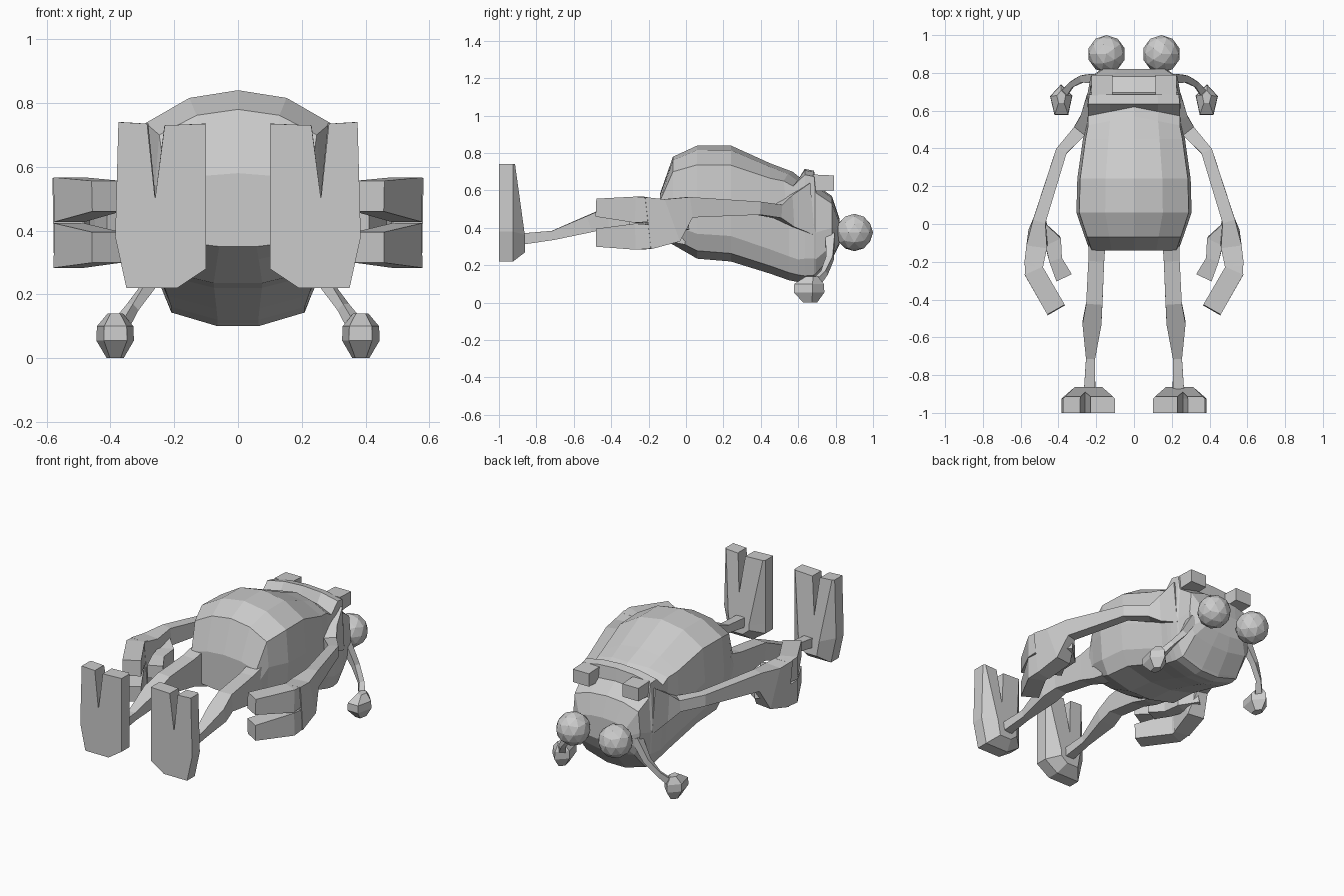
import bpy, bmesh, math
from mathutils import Vector

if "Cube" in bpy.data.objects:
    bpy.data.objects.remove(bpy.data.objects["Cube"])

skin = bpy.data.materials.new("plain_grey")
skin.diffuse_color = (0.6, 0.6, 0.6, 1)
skin.use_nodes = True
skin.node_tree.nodes["Principled BSDF"].inputs["Base Color"].default_value = skin.diffuse_color


def finish(name, bm, mirror=False):
    """Turn a bmesh into a flat-shaded object, mirrored across x if asked."""
    bmesh.ops.recalc_face_normals(bm, faces=bm.faces)
    me = bpy.data.meshes.new(name)
    bm.to_mesh(me)
    bm.free()
    me.materials.append(skin)
    ob = bpy.data.objects.new(name, me)
    bpy.context.collection.objects.link(ob)
    if mirror:
        ob.modifiers.new("mirror", 'MIRROR').use_clip = False
    return ob


def loft(bm, rings):
    """Skin a list of equal-length rings and cap both ends."""
    vs = [[bm.verts.new(p) for p in r] for r in rings]
    n = len(vs[0])
    for a, b in zip(vs, vs[1:]):
        for i in range(n):
            j = (i + 1) % n
            bm.faces.new((a[i], a[j], b[j], b[i]))
    bm.faces.new(vs[0][::-1])
    bm.faces.new(vs[-1])


def limb(bm, stations, sides=4):
    """Tube through (x, y, z, half width, half height) stations."""
    pts = [Vector(s[:3]) for s in stations]
    rings = []
    for i, s in enumerate(stations):
        t = (pts[min(i + 1, len(pts) - 1)] - pts[max(i - 1, 0)]).normalized()
        side = t.cross(Vector((0, 0, 1))).normalized()
        up = side.cross(t)
        ring = []
        for k in range(sides):
            a = math.tau * (k + 0.5) / sides
            f = 1 / math.cos(math.pi / sides)
            ring.append(pts[i] + side * s[3] * f * math.cos(a) + up * s[4] * f * math.sin(a))
        rings.append(ring)
    loft(bm, rings)


# Torso and head: one section scaled along y (y, half width, low z, high z, squareness)
half = [(.25, 0), (.82, .07), (.96, .22), (1, .5), (.95, .83), (.5, .96)]
section = half + [(0, 1)] + [(-u, v) for u, v in reversed(half)]
body = [(-.14, .235, .35, .58, 0), (-.07, .26, .31, .78, 0), (.06, .305, .235, .84, 0),
        (.24, .30, .22, .84, 0), (.45, .27, .155, .745, .2), (.55, .255, .12, .70, .5),
        (.60, .255, .11, .66, .6), (.635, .255, .10, .715, .7), (.685, .25, .105, .705, .7),
        (.695, .245, .12, .63, .5), (.78, .23, .23, .57, .3), (.82, .17, .31, .45, 0)]


def body_ring(y, w, lo, hi, sq):
    # The chin crease and waist curve slightly toward the sides
    curve = .05 if .54 < y < .61 else 0
    return [(u * w, y - curve * (abs(u) - .4 if v > .6 else 0),
             lo + (v + (1 - v) * sq if v > .6 else v) * (hi - lo)) for u, v in section]


bm = bmesh.new()
loft(bm, [body_ring(*s) for s in body])
finish("torso_and_head", bm)

# Brow blocks below the lip ridge
bm = bmesh.new()
limb(bm, [(.17, .68, .64, .055, .045), (.17, .79, .64, .055, .04)])
finish("brow", bm, True)

# Eyes
bm = bmesh.new()
bmesh.ops.create_icosphere(bm, subdivisions=2, radius=.1)
bmesh.ops.translate(bm, verts=bm.verts, vec=(.145, .9, .375))
finish("eye", bm, True)

# Ear stalks with faceted knobs
bm = bmesh.new()
limb(bm, [(.20, .77, .36, .025, .025), (.27, .77, .24, .018, .018),
          (.33, .74, .16, .015, .015), (.37, .69, .10, .02, .02)])
finish("ear_stalk", bm, True)
bm = bmesh.new()
loft(bm, [[(.385 + r * math.cos(a), .66 + dy + 1.45 * r * math.sin(a), z)
           for a in (math.tau * k / 5 + .3 for k in range(5))]
          for z, r, dy in ((0, .028, 0), (.055, .062, -.01), (.10, .06, -.01), (.14, .025, .01))])
finish("ear_knob", bm, True)

# Arms from a tall shoulder, widening into the palms
bm = bmesh.new()
limb(bm, [(.222, .67, .50, .03, .14), (.245, .56, .49, .04, .085), (.29, .49, .488, .036, .035),
          (.385, .385, .505, .03, .035), (.50, .02, .51, .034, .055), (.51, -.08, .44, .055, .12),
          (.53, -.21, .425, .05, .14)])
finish("arm", bm, True)

# Two fingers and a thumb on each hand
bm = bmesh.new()
for z, tip in ((.497, .508), (.353, .347)):
    limb(bm, [(.53, -.19, z, .045, .064), (.53, -.25, z, .052, .07), (.412, -.455, tip, .053, .048)])
finish("fingers", bm, True)
bm = bmesh.new()
limb(bm, [(.50, -.01, .45, .03, .06), (.43, -.09, .43, .045, .06),
          (.415, -.19, .43, .035, .055), (.37, -.285, .43, .045, .04)])
finish("thumb", bm, True)

# Legs with wide hips
bm = bmesh.new()
limb(bm, [(.19, .0, .44, .05, .13), (.195, -.08, .445, .045, .12), (.20, -.20, .45, .042, .085),
          (.21, -.42, .455, .043, .055), (.222, -.52, .42, .05, .045), (.23, -.71, .36, .024, .025),
          (.235, -.88, .34, .03, .03)])
finish("leg", bm, True)

# Feet: two-toed sole outline, a straight rim, then a tapered heel
sole = [(.10, .735), (.10, .34), (.10, .28), (.19, .22), (.35, .22), (.385, .38),
        (.375, .74), (.285, .735), (.26, .50), (.23, .73)]


def heel(x, z):
    low = z < .45
    k = .5 if low else .92
    y = -.862 if low else -.89 - .1 * (z - .5)
    return (.24 + (x - .24) * k, y, .34 + (z - .34) * .6 if low else z)


bm = bmesh.new()
loft(bm, [[(x, -1, z) for x, z in sole], [(x, -.925, z) for x, z in sole],
          [heel(x, z) for x, z in sole]])
finish("foot", bm, True)
